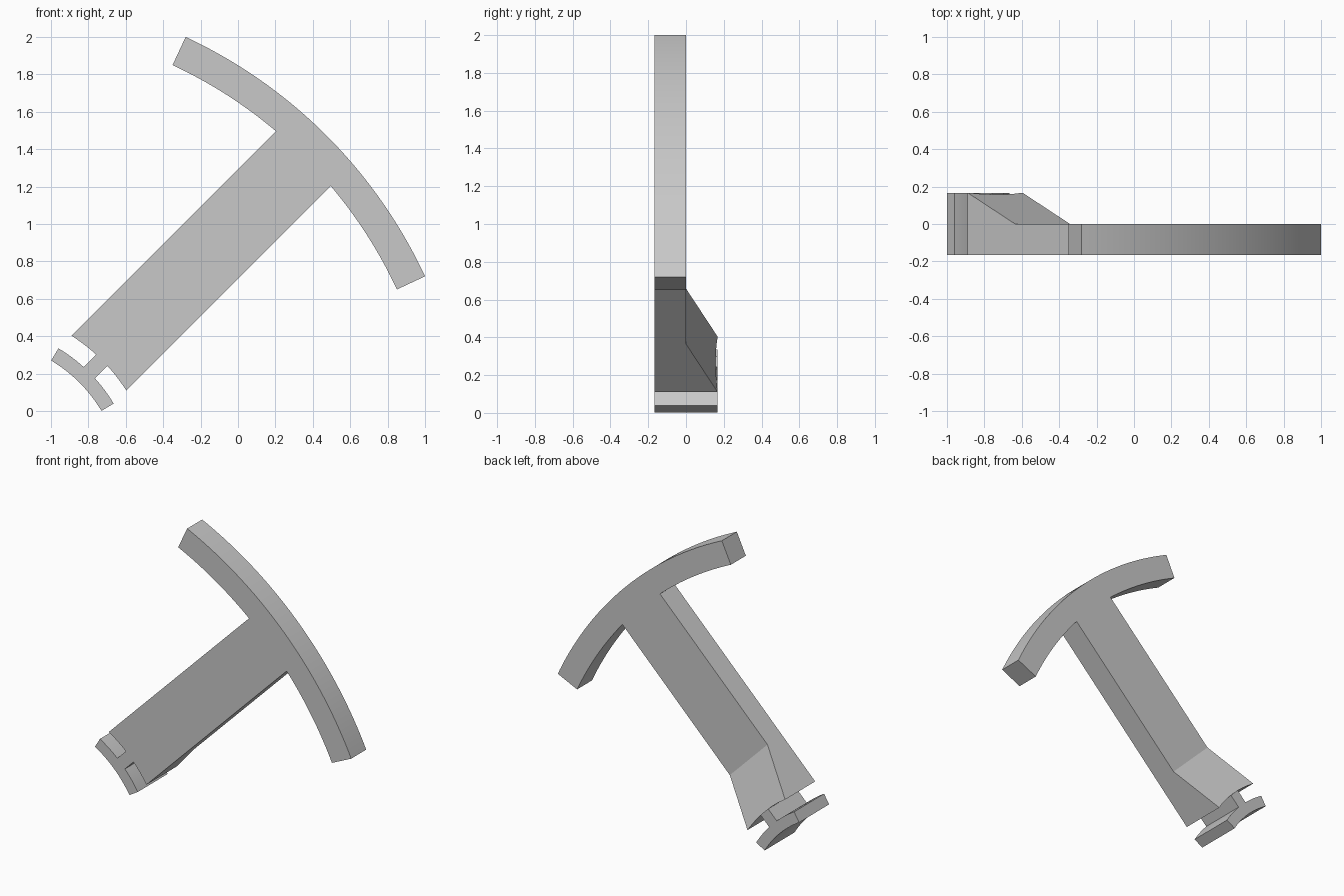
import bpy, bmesh
from math import sin, cos, asin, sqrt, radians

old = bpy.data.objects.get("Cube")
if old:
    bpy.data.objects.remove(old)

grey = bpy.data.materials.new("plain grey")
grey.use_nodes = True
colour = (0.58, 0.58, 0.58, 1)
grey.diffuse_color = colour
grey.node_tree.nodes["Principled BSDF"].inputs["Base Color"].default_value = colour

# All arcs share one centre; u runs along the shaft, v across it
CX, CZ = -1.398, -0.398
DEPTH = 0.167
DIAG = sqrt(0.5)


def place(u, y, v):
    return (CX + (u - v) * DIAG, y, CZ + (u + v) * DIAG)


def arc(r, a, b, n):
    return [(r * cos(a + (b - a) * i / n), r * sin(a + (b - a) * i / n)) for i in range(n + 1)]


def mirrored(half):
    """Complete a half outline that starts and ends on the axis v = 0."""
    return half + [(u, -v) for u, v in half[-2:0:-1]]


def prism(name, lower, upper):
    """Join two matching rings of points with side faces and end caps."""
    bm = bmesh.new()
    a = [bm.verts.new(p) for p in lower]
    b = [bm.verts.new(p) for p in upper]
    bm.faces.new(a)
    bm.faces.new(b[::-1])
    for i in range(len(a)):
        j = (i + 1) % len(a)
        bm.faces.new((a[j], a[i], b[i], b[j]))
    bmesh.ops.recalc_face_normals(bm, faces=bm.faces)
    mesh = bpy.data.meshes.new(name)
    bm.to_mesh(mesh)
    bm.free()
    mesh.materials.append(grey)
    obj = bpy.data.objects.new(name, mesh)
    bpy.context.collection.objects.link(obj)
    return obj


def slab(name, outline):
    return prism(name, [place(u, -DEPTH, v) for u, v in outline],
                 [place(u, DEPTH, v) for u, v in outline])


def activate(obj):
    bpy.ops.object.select_all(action="DESELECT")
    obj.select_set(True)
    bpy.context.view_layer.objects.active = obj


# Shaft with curved crosshead
SHAFT, FOOT_R, HEAD_IN, HEAD_OUT = 0.2075, 0.948, 2.48, 2.646
tip = radians(20)
body = slab("shaft_and_head", mirrored(
    arc(FOOT_R, 0, asin(SHAFT / FOOT_R), 8)
    + arc(HEAD_IN, asin(SHAFT / HEAD_IN), tip, 16)
    + arc(HEAD_OUT, tip, 0, 24)))

# Cut the back away, leaving a sloped thickening at the shaft foot
start, end, over = 1.286, 0.927, 2
profile = [(start, 0), (start + (end - start) * over, DEPTH * over),
           (3, DEPTH * over), (3, 0)]
cutter = prism("back_cutter", [place(u, y, -1.5) for u, y in profile],
               [place(u, y, 1.5) for u, y in profile])
cutter.hide_render = True
cut = body.modifiers.new("back cut", "BOOLEAN")
cut.operation = "DIFFERENCE"
cut.solver = "EXACT"
cut.object = cutter
activate(body)
bpy.ops.object.modifier_apply(modifier=cut.name)
bpy.data.objects.remove(cutter)

# Narrow neck and curved locking flange, full depth
NECK, FLANGE_IN, FLANGE_OUT = 0.042, 0.778, 0.854
side = radians(14.15)
root = slab("neck_and_flange", mirrored(
    arc(FLANGE_IN, 0, side, 8)
    + arc(FLANGE_OUT, side, asin(NECK / FLANGE_OUT), 8)
    + arc(FOOT_R, asin(NECK / FOOT_R), 0, 3)))

for part in (body, root):
    activate(part)
    bpy.ops.object.shade_smooth_by_angle(angle=radians(20))
